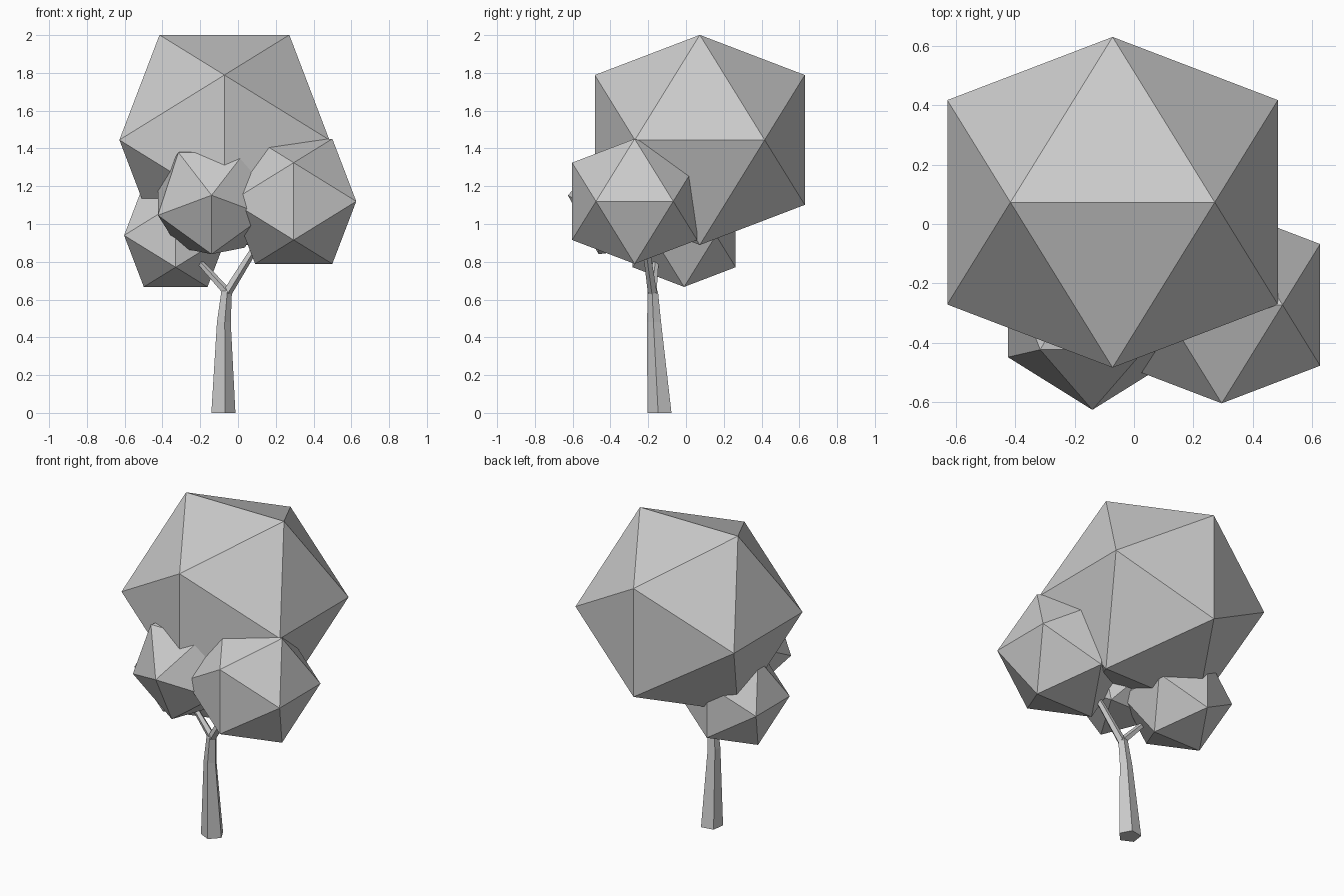
import bpy, bmesh, math
from mathutils import Vector, Matrix

if "Cube" in bpy.data.objects:
    bpy.data.objects.remove(bpy.data.objects["Cube"])

PHI = (1 + 5 ** 0.5) / 2


def finish(name, bm):
    bmesh.ops.recalc_face_normals(bm, faces=bm.faces)
    mesh = bpy.data.meshes.new(name)
    bm.to_mesh(mesh)
    bm.free()
    obj = bpy.data.objects.new(name, mesh)
    bpy.context.collection.objects.link(obj)
    return obj


def clump(name, center, half_width, tilt=0):
    """Icosahedron with a horizontal edge on top, tilted about x."""
    s = half_width / PHI
    rot = Matrix.Rotation(math.radians(tilt), 3, 'X')
    bm = bmesh.new()
    for a in (-s, s):
        for b in (-half_width, half_width):
            for co in ((a, 0, b), (b, a, 0), (0, b, a)):
                bm.verts.new(rot @ Vector(co) + Vector(center))
    bmesh.ops.convex_hull(bm, input=bm.verts)
    return finish(name, bm)


def limb(name, rings, axis):
    """Five-sided tapered tube through (x, y, z, radius) rings facing axis."""
    rot = Vector((0, 0, 1)).rotation_difference(Vector(axis))
    bm = bmesh.new()
    loops = []
    for x, y, z, r in rings:
        loop = []
        for i in range(5):
            a = math.radians(-80 + 72 * i)
            loop.append(bm.verts.new(
                Vector((x, y, z)) + rot @ Vector((r * math.cos(a), r * math.sin(a), 0))))
        loops.append(loop)
    for lo, hi in zip(loops, loops[1:]):
        for i in range(5):
            j = (i + 1) % 5
            bm.faces.new((lo[i], lo[j], hi[j], hi[i]))
    bm.faces.new(loops[0][::-1])
    bm.faces.new(loops[-1])
    return finish(name, bm)


# Foliage clumps
clump("crown_foliage", (-0.072, 0.073, 1.445), 0.556)
clump("right_foliage", (0.295, -0.272, 1.12), 0.331)
clump("left_foliage", (-0.33, -0.01, 0.94), 0.273)
clump("front_foliage", (-0.14, -0.292, 1.127), 0.284, tilt=27.4)

# Trunk and forked branches
limb("trunk", [(-0.081, -0.138, 0, 0.068), (-0.077, -0.167, 0.48, 0.039),
               (-0.062, -0.175, 0.64, 0.030), (-0.059, -0.175, 0.665, 0.016)], (0, 0, 1))
limb("right_branch", [(-0.065, -0.175, 0.625, 0.026), (0.065, -0.205, 0.835, 0.021),
                      (0.12, -0.22, 0.92, 0.018)], (0.13, -0.03, 0.21))
limb("left_branch", [(-0.05, -0.178, 0.63, 0.024), (-0.2, -0.16, 0.795, 0.017),
                     (-0.25, -0.15, 0.85, 0.015)], (-0.15, 0.02, 0.165))
